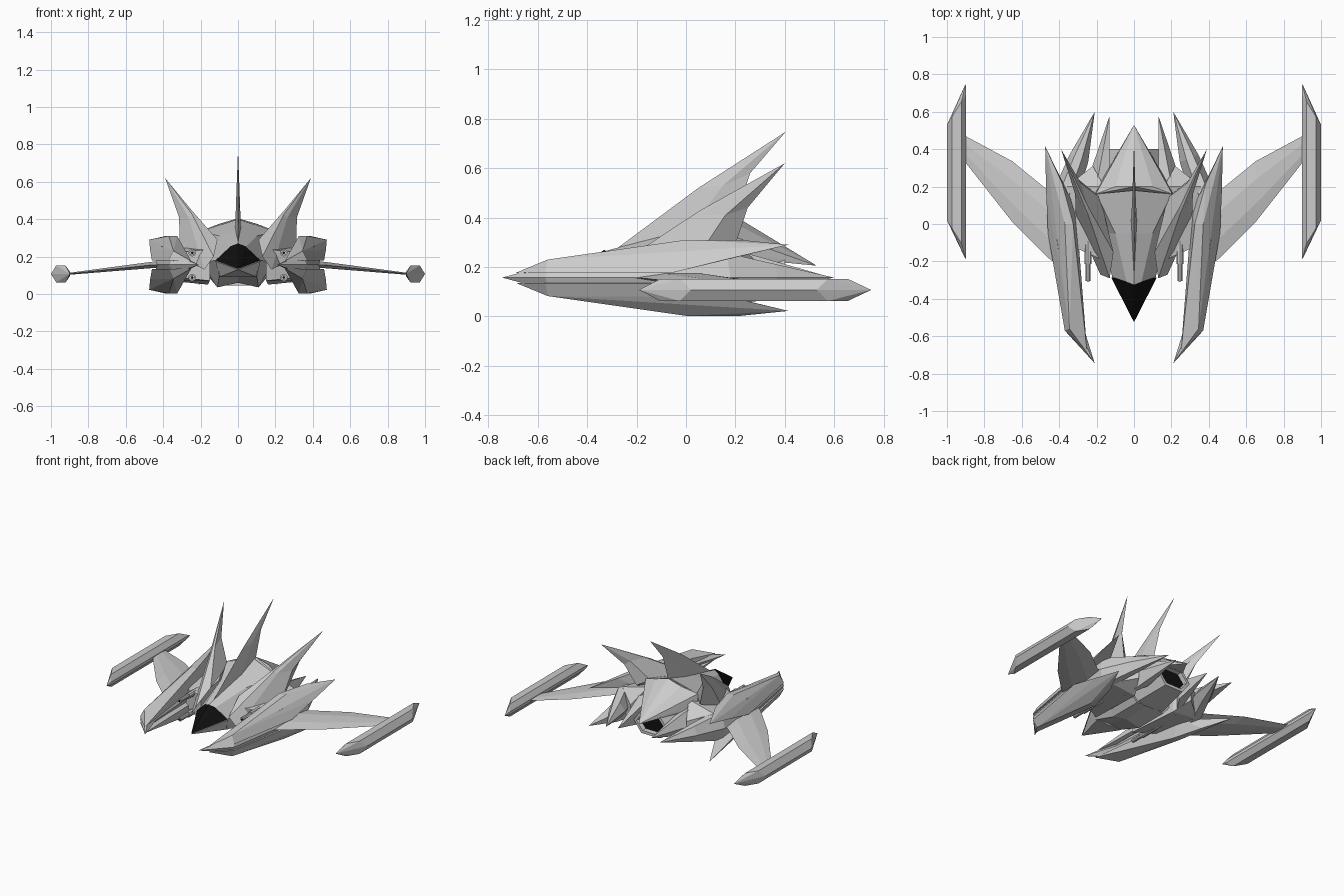
import bpy, bmesh
from mathutils import Vector

if "Cube" in bpy.data.objects:
    bpy.data.objects.remove(bpy.data.objects["Cube"])

black = bpy.data.materials.new("black_glass")
black.diffuse_color = (0.005, 0.005, 0.005, 1)
black.use_nodes = True
black.node_tree.nodes["Principled BSDF"].inputs["Base Color"].default_value = black.diffuse_color


def finish(name, bm, mat=None):
    bmesh.ops.remove_doubles(bm, verts=bm.verts[:], dist=0.0005)
    bmesh.ops.recalc_face_normals(bm, faces=bm.faces[:])
    me = bpy.data.meshes.new(name)
    bm.to_mesh(me)
    bm.free()
    ob = bpy.data.objects.new(name, me)
    bpy.context.collection.objects.link(ob)
    if mat:
        me.materials.append(mat)
    return ob


def solid(name, pts, mat=None):
    """Faceted convex block around the given points."""
    bm = bmesh.new()
    vs = [bm.verts.new(p) for p in pts]
    r = bmesh.ops.convex_hull(bm, input=vs)
    bmesh.ops.delete(bm, geom=[v for v in bm.verts if not v.link_faces], context='VERTS')
    bmesh.ops.dissolve_limit(bm, angle_limit=0.02, verts=bm.verts[:], edges=bm.edges[:])
    return finish(name, bm, mat)


def loft(name, rings, mat=None):
    """Skin a row of equal-sized rings and cap both ends."""
    bm = bmesh.new()
    vr = [[bm.verts.new(p) for p in r] for r in rings]
    n = len(rings[0])
    for a, b in zip(vr, vr[1:]):
        for i in range(n):
            j = (i + 1) % n
            bm.faces.new((a[i], a[j], b[j], b[i]))
    bm.faces.new(vr[0])
    bm.faces.new(vr[-1])
    return finish(name, bm, mat)


def flip(pts, s):
    return [(p[0] * s, p[1], p[2]) for p in pts]


def both(pts):
    return flip(pts, 1) + flip([p for p in pts if p[0] > 0], -1)


def ring(half):
    """Closed ring from a right half running top to bottom on the centre line."""
    return half + [(-x, y, z) for x, y, z in half[-2:0:-1]]


# canopy
solid("canopy", both([(0, -.525, .135), (.12, -.29, .18), (.04, -.315, .255),
                      (0, -.33, .27), (0, -.3, .14)]), black)

# fuselage and lower nose
loft("fuselage", [
    ring([(0, -.325, .265), (.04, -.31, .25), (.115, -.285, .18), (.1, -.27, .1), (0, -.3, .12)]),
    ring([(0, -.05, .34), (.1, -.05, .31), (.185, -.05, .17), (.11, -.08, .035), (0, -.08, .06)]),
    ring([(0, .18, .4), (.2, .16, .335), (.23, .16, .18), (.11, .16, .035), (0, .16, .06)]),
])
solid("nose_underside", both([(0, -.52, .13), (.12, -.285, .175), (.1, -.25, .09), (0, -.27, .1)]))

# tail dome
solid("tail_dome", both([(0, .2, .405), (.1, .2, .375), (.205, .16, .335),
                         (.21, .17, .24), (0, .53, .205), (.11, .34, .24)]))


# exhaust: hexagonal rim with a black recess
def hexa(w, h, y):
    return [(a * w, y, .155 + b * h) for a, b in
            ((1, 0), (.55, 1), (-.55, 1), (-1, 0), (-.55, -1), (.55, -1))]


loft("exhaust_rim", [hexa(.19, .11, .15), hexa(.13, .08, .4), hexa(.11, .06, .4), hexa(.1, .055, .36)])
loft("exhaust_glow", [hexa(.108, .058, .362), hexa(.108, .058, .37)], black)

# centre fin
loft("centre_fin", [
    [(0, -.3, .26), (.016, 0, .33), (0, .2, .4), (-.016, 0, .33)],
    [(0, .05, .52), (.009, .15, .53), (0, .26, .58), (-.009, .15, .53)],
    [(0, .4, .745), (.001, .4, .744), (0, .4, .743), (-.001, .4, .744)],
])

for s, side in ((1, "right"), (-1, "left")):
    # leaning side fin with a thick root
    loft(side + "_side_fin", [flip(r, s) for r in (
        [(.13, -.29, .2), (.18, -.27, .13), (.31, .02, .2), (.25, .2, .29), (.18, .14, .32), (.11, -.15, .29)],
        [(.245, .05, .425), (.265, .06, .41), (.315, .16, .41), (.31, .25, .44), (.285, .22, .46), (.25, .1, .45)],
        [(.39, .4, .62)] * 6)])

    # sponson joining fuselage and nacelle
    solid(side + "_sponson", flip([(.15, -.2, .24), (.15, -.2, .07), (.33, -.12, .22), (.33, -.12, .09),
                                   (.16, .2, .3), (.16, .2, .05), (.36, .2, .25), (.36, .2, .07),
                                   (.22, .31, .2), (.22, .31, .11)], s))

    # inner tail blade
    solid(side + "_tail_blade", flip([(.13, .58, .16), (.13, .3, .22), (.13, .3, .09),
                                      (.21, .16, .28), (.21, .16, .05), (.26, .2, .16)], s))

    # curved nacelle core, pointed at both ends
    core = []
    for xi, xo, yi, yo, h in ((.21, .21, -.745, -.745, 0), (.28, .37, -.52, -.57, .05),
                              (.31, .445, -.05, -.1, .1), (.31, .43, .12, .18, .1),
                              (.245, .345, .33, .37, .055), (.21, .21, .6, .6, 0)):
        m = [xi + (xo - xi) * t for t in (.35, .75)]
        n = [yi + (yo - yi) * t for t in (.35, .75)]
        z = .157
        core.append(flip([(xi, yi, z), (m[0], n[0], z + h), (m[1], n[1], z + h),
                          (xo, yo, z), (m[1], n[1], z - h), (m[0], n[0], z - h)], s))
    loft(side + "_nacelle_core", core)

    # upper and lower armour plates on the nacelle
    plate = [(.25, -.69, .176), (.37, -.57, .178), (.285, -.52, .178), (.345, -.56, .23),
             (.46, -.05, .178), (.31, .08, .21), (.325, 0, .31), (.37, 0, .31),
             (.385, .22, .31), (.47, .18, .235), (.475, .415, .29)]
    solid(side + "_upper_plate", flip(plate, s))
    solid(side + "_lower_plate", [(x, y, .312 - z) for x, y, z in flip(plate, s)])

    # swept wing
    wing = []
    for x, yf, yb, z, t in ((.36, -.26, .12, .158, .02), (.46, -.18, .18, .155, .017),
                            (.65, .01, .335, .135, .012), (.91, .34, .475, .107, .005)):
        ya, yc = yf + (yb - yf) * .3, yf + (yb - yf) * .7
        wing.append(flip([(x, yf, z), (x, ya, z + t), (x, yc, z + t),
                          (x, yb, z), (x, yc, z - t), (x, ya, z - t)], s))
    loft(side + "_wing", wing)

    # hexagonal wingtip pod
    pod = [(.9, -.19, .107), (.9, .75, .107)]
    for x, h in ((.897, .01), (.922, .045), (.972, .045), (1, 0)):
        for d in (h, -h):
            pod += [(x, -.14 + (x - .9) * 1.6, .107 + d), (x, .69 - (x - .9) * 1.6, .107 + d)]
    solid(side + "_wingtip_pod", flip(pod, s))

    # twin guns: thin barrel with black bore, thicker breech
    for z, lvl in ((.22, "upper"), (.088, "lower")):
        for part, r, y0, y1, mat in (("barrel", .014, -.305, -.15, None),
                                     ("breech", .02, -.215, 0, None),
                                     ("bore", .007, -.307, -.29, black)):
            bm = bmesh.new()
            bmesh.ops.create_cone(bm, cap_ends=True, segments=10, radius1=r, radius2=r, depth=y1 - y0)
            for v in bm.verts:
                v.co = Vector((s * .245 + v.co.x, (y0 + y1) / 2 + v.co.z, z + v.co.y))
            finish(f"{side}_{lvl}_gun_{part}", bm, mat)
